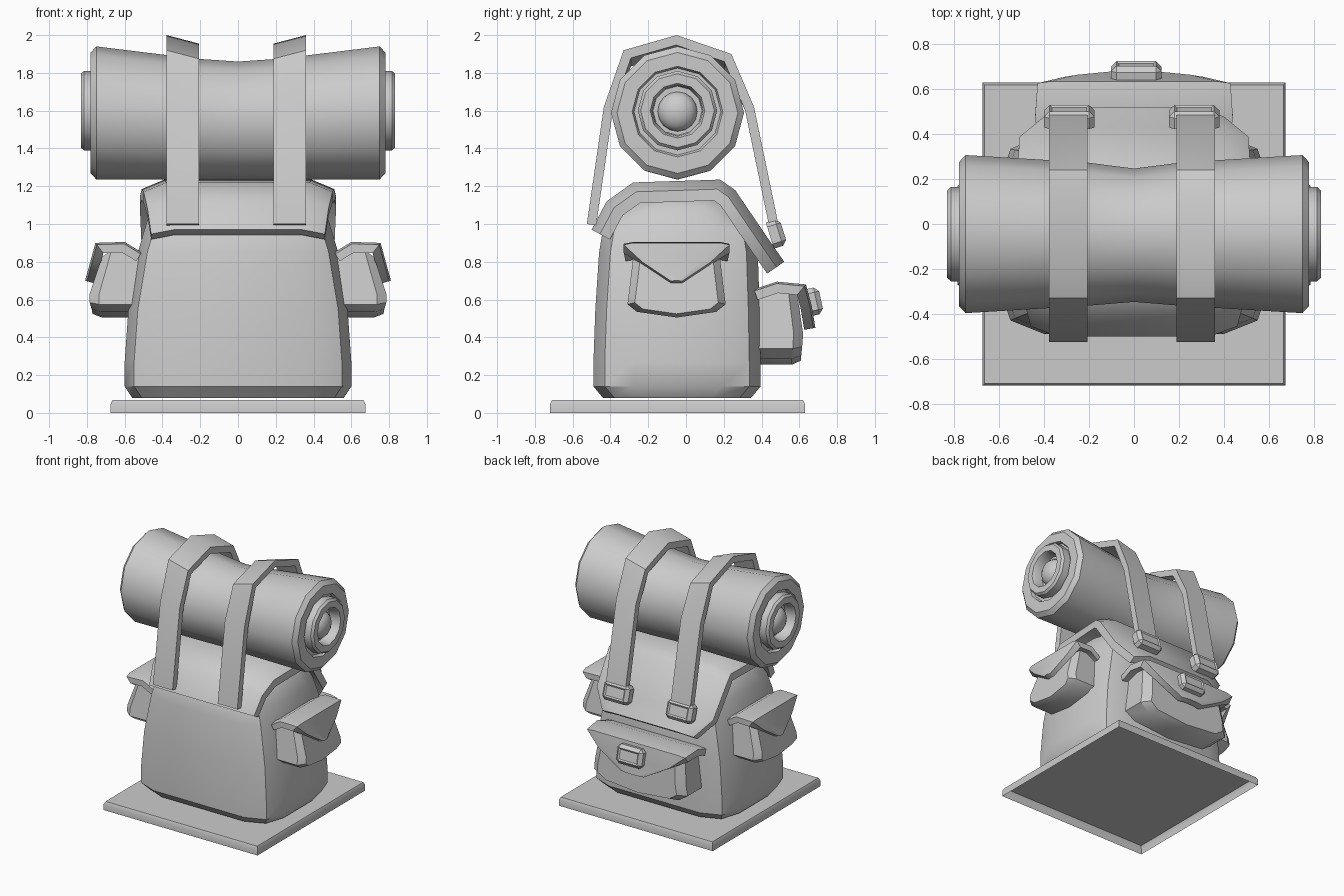
import bpy, bmesh, math
from mathutils import Vector, Matrix

if "Cube" in bpy.data.objects:
    bpy.data.objects.remove(bpy.data.objects["Cube"])


def finish(name, bm, angle=35):
    bmesh.ops.recalc_face_normals(bm, faces=bm.faces)
    me = bpy.data.meshes.new(name)
    bm.to_mesh(me)
    bm.free()
    ob = bpy.data.objects.new(name, me)
    bpy.context.collection.objects.link(ob)
    bpy.ops.object.select_all(action='DESELECT')
    ob.select_set(True)
    bpy.context.view_layer.objects.active = ob
    bpy.ops.object.shade_smooth_by_angle(angle=math.radians(angle))
    return ob


def loft(name, rings, place=lambda p: p, angle=35, open_start=False):
    """Skin a list of equal-length rings and cap the ends."""
    bm = bmesh.new()
    vs = [[bm.verts.new(place(Vector(p))) for p in r] for r in rings]
    n = len(vs[0])
    for a, b in zip(vs, vs[1:]):
        for i in range(n):
            j = (i + 1) % n
            bm.faces.new((a[i], a[j], b[j], b[i]))
    if not open_start:
        bm.faces.new(vs[0])
    bm.faces.new(vs[-1])
    return finish(name, bm, angle)


def strip(name, stations, thick, side, drop, place=lambda p: p):
    """Thick sheet along (out, z, half width) stations, side edges dropped."""
    pts = [Vector(s[:2]) for s in stations]
    rings = []
    for i, (p, s) in enumerate(zip(pts, stations)):
        dirs = []
        if i > 0:
            dirs.append((p - pts[i - 1]).normalized())
        if i < len(pts) - 1:
            dirs.append((pts[i + 1] - p).normalized())
        t = sum(dirs, Vector((0, 0))).normalized()
        k = 1 / max(0.6, t.dot(dirs[0]))
        nrm = Vector((t.y, -t.x)) * k
        w = s[2]
        wi = max(w - side, w * 0.4)
        ring = []
        for u, d in ((-w, drop), (-wi, 0), (wi, 0), (w, drop),
                     (w, drop + thick), (wi, thick), (-wi, thick), (-w, drop + thick)):
            q = p + nrm * d
            ring.append((u, q.x, q.y))
        rings.append(ring)
    return loft(name, rings, place)


def pocket(name, half, place):
    """Chamfered pouch: half outline (u, z, back, front) mirrored about u = 0."""
    full = half[::-1] + [(-u, z, b, f) for u, z, b, f in half[1:]]
    zc = sum(p[1] for p in full) / len(full)
    back = [(u, b, z) for u, z, b, f in full]
    mid = [(u, f - 0.05, z) for u, z, b, f in full]
    front = [(u * 0.85, f, zc + (z - zc) * 0.85) for u, z, b, f in full]
    return loft(name, [back, mid, front], place)


def buckle(name, loc, tilt):
    bm = bmesh.new()
    bmesh.ops.create_cube(bm, size=1)
    bmesh.ops.scale(bm, vec=(0.225, 0.075, 0.145), verts=bm.verts)
    edges = [e for e in bm.edges if max(v.co.y for v in e.verts) > 0]
    bmesh.ops.bevel(bm, geom=edges, offset=0.025, segments=1, affect='EDGES')
    front = max(bm.faces, key=lambda f: f.calc_center_median().y)
    bmesh.ops.inset_region(bm, faces=[front], thickness=0.015, depth=-0.008)
    bmesh.ops.transform(bm, matrix=Matrix.Translation(loc) @ Matrix.Rotation(tilt, 4, 'X'), verts=bm.verts)
    return finish(name, bm, 20)


# base plate with chamfered top edge, open underneath
def rect(hx, y0, y1, z):
    return [(-hx, y0, z), (hx, y0, z), (hx, y1, z), (-hx, y1, z)]


loft("base_plate", [rect(0.675, -0.72, 0.63, 0), rect(0.675, -0.72, 0.63, 0.045),
                    rect(0.665, -0.71, 0.62, 0.067)], open_start=True)

# bag body: bulging four-sided sections with one sharp edge per corner
body = []
for z, hx, y0, y1 in ((0.08, 0.56, -0.44, 0.345), (0.14, 0.60, -0.49, 0.395),
                      (0.27, 0.60, -0.49, 0.395), (0.55, 0.58, -0.48, 0.39),
                      (0.85, 0.53, -0.46, 0.38), (0.97, 0.495, -0.44, 0.36),
                      (1.08, 0.46, -0.37, 0.30), (1.16, 0.37, -0.27, 0.18)):
    cx, cy, m = hx - 0.05, 0.06, 0.21
    ring = []
    for sx, sy in ((-1, 0), (1, 0), (1, 1), (-1, 1)):
        edge, s = (y0, 1) if sy == 0 else (y1, -1)
        pts = [(sx * hx, edge + s * m, z), (sx * cx, edge + s * cy, z), (sx * (hx - 0.2), edge, z)]
        ring += pts if (sx < 0) == (sy == 0) else pts[::-1]
    body.append(ring)
loft("bag_body", body)

# lid flap, narrowing at its rear end
strip("lid_flap", [(-0.50, 0.97, 0.46), (-0.42, 1.12, 0.48), (-0.28, 1.22, 0.50), (0.18, 1.235, 0.51),
                   (0.26, 1.18, 0.52), (0.43, 0.93, 0.51), (0.52, 0.80, 0.40)],
      0.06, 0.12, 0.05)

# side pockets, mirrored
side_half = [(0, 0.505, 0.5, 0.77), (0.21, 0.535, 0.5, 0.775), (0.26, 0.575, 0.5, 0.785),
             (0.253, 0.63, 0.5, 0.785), (0.225, 0.86, 0.5, 0.72)]
side_flap = [(0.51, 0.85, 0.27), (0.60, 0.905, 0.28), (0.755, 0.90, 0.28),
             (0.782, 0.80, 0.18), (0.81, 0.70, 0.03)]
for s, tag in ((1, "right"), (-1, "left")):
    def at_side(p, s=s):
        return Vector((s * p.y, p.x - 0.05, p.z))
    pocket(tag + "_pocket", side_half, at_side)
    strip(tag + "_pocket_flap", side_flap, 0.045, 0.05, 0.01, at_side)

# rear pocket
rear_half = [(0, 0.255, 0.33, 0.61), (0.33, 0.285, 0.33, 0.61), (0.41, 0.34, 0.33, 0.615),
             (0.40, 0.42, 0.33, 0.62), (0.37, 0.66, 0.33, 0.59)]
pocket("rear_pocket", rear_half, lambda p: p)
strip("rear_pocket_flap", [(0.36, 0.655, 0.43), (0.48, 0.695, 0.44), (0.635, 0.68, 0.43),
                           (0.665, 0.57, 0.31), (0.685, 0.45, 0.10)], 0.05, 0.06, 0.01)
buckle("rear_pocket_buckle", (0.01, 0.678, 0.59), 0.22)

# bedroll: twelve-sided, waisted, resting on a level underside
SIDES = 12


def circle(x, r, zc, yc=-0.045, ry=None):
    return [(x, yc + (ry or r) * math.sin(2 * math.pi * i / SIDES), zc + r * math.cos(2 * math.pi * i / SIDES))
            for i in range(SIDES)]


half = [(0.22, 0.32, 1.555), (0.75, 0.352, 1.588), (0.78, 0.32, 1.588), (0.78, 0.24, 1.595),
        (0.755, 0.23, 1.595), (0.755, 0.21, 1.6), (0.815, 0.21, 1.6), (0.832, 0.195, 1.6),
        (0.832, 0.145, 1.6), (0.81, 0.135, 1.6), (0.75, 0.13, 1.6)]
rings = [circle(-x, r, z) for x, r, z in half[::-1]] + [circle(0, 0.312, 1.548, -0.05, 0.297)]
rings += [circle(x, r, z) for x, r, z in half]
loft("bedroll", rings)

# rounded cores inside the roll ends
for s, tag in ((1, "right"), (-1, "left")):
    bm = bmesh.new()
    bmesh.ops.create_uvsphere(bm, u_segments=16, v_segments=8, radius=0.105)
    bmesh.ops.scale(bm, vec=(0.7, 1, 1), verts=bm.verts)
    bmesh.ops.translate(bm, vec=(s * 0.75, -0.045, 1.595), verts=bm.verts)
    finish(tag + "_roll_core", bm, 60)

# straps over the roll, sloping inward on top, with buckles on the lid
path = [(-0.525, 1.0), (-0.435, 1.62), (-0.33, 1.92), (-0.05, 2.0),
        (0.24, 1.90), (0.36, 1.62), (0.495, 0.97)]
for x, bx, s, tag in ((-0.293, -0.288, -1, "left"), (0.275, 0.268, 1, "right")):
    def over_roll(p, x=x, s=s):
        sink = 0.045 * (0.5 - s * p.x / 0.172) if p.z > 1.8 else 0
        return Vector((p.x + x, p.y, p.z - sink))
    strip(tag + "_strap", [(y, z, 0.086) for y, z in path], 0.05, 0.01, 0, over_roll)
    buckle(tag + "_strap_buckle", (bx, 0.48, 0.95), 0.3)
